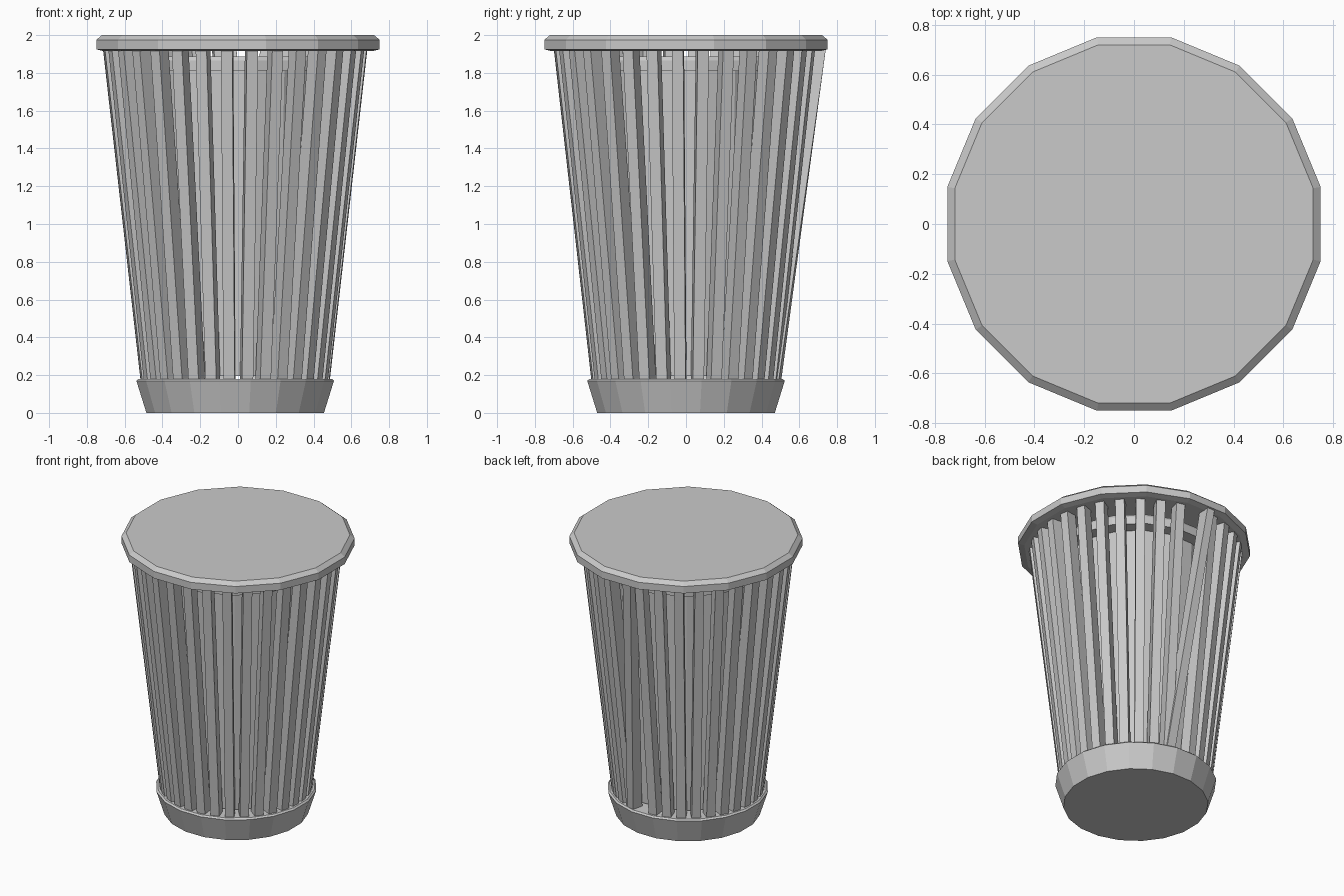
import bpy, bmesh, math
from mathutils import Vector

if "Cube" in bpy.data.objects:
    bpy.data.objects.remove(bpy.data.objects["Cube"], do_unlink=True)

GREY = (0.59, 0.59, 0.59, 1)
grey = bpy.data.materials.new("plain_grey")
grey.use_nodes = True
grey.diffuse_color = GREY
grey.node_tree.nodes["Principled BSDF"].inputs["Base Color"].default_value = GREY


def make_object(name, bm, x=0):
    bmesh.ops.recalc_face_normals(bm, faces=bm.faces)
    mesh = bpy.data.meshes.new(name)
    bm.to_mesh(mesh)
    bm.free()
    mesh.materials.append(grey)
    obj = bpy.data.objects.new(name, mesh)
    obj.location.x = x
    bpy.context.collection.objects.link(obj)
    return obj


def polygon_drum(name, profile, sides, x=0):
    """Closed many-sided drum; each profile point is (flat-side distance, height)."""
    bm = bmesh.new()
    rings = []
    for dist, z in profile:
        r = dist / math.cos(math.pi / sides)
        angles = [(i + 0.5) * math.tau / sides for i in range(sides)]
        rings.append([bm.verts.new((r * math.cos(a), r * math.sin(a), z)) for a in angles])
    for low, high in zip(rings, rings[1:]):
        for i in range(sides):
            j = (i + 1) % sides
            bm.faces.new((low[i], low[j], high[j], high[i]))
    bm.faces.new(rings[0])
    bm.faces.new(rings[-1])
    return make_object(name, bm, x)


def slat(bm, low_angle, high_angle, low_r, high_r, width=0.06, depth=0.08):
    """Slim box leaning outward from the base to the lid."""
    ends = []
    for angle, r, z in ((low_angle, low_r, 0.17), (high_angle, high_r, 1.93)):
        out = Vector((math.cos(angle), math.sin(angle), 0))
        side = Vector((-out.y, out.x, 0)) * width / 2
        outer = out * r + Vector((0, 0, z))
        inner = outer - out * depth
        ends.append([bm.verts.new(p) for p in
                     (outer + side, outer - side, inner - side, inner + side)])
    low, high = ends
    for i in range(4):
        j = (i + 1) % 4
        bm.faces.new((low[i], low[j], high[j], high[i]))
    bm.faces.new(low)
    bm.faces.new(high)


SHIFT = -0.015

# Solid foot with a narrow chamfered lip
polygon_drum("base", [(0.47, 0), (0.523, 0.17), (0.512, 0.18)], 20, SHIFT)

# Lid with bevelled rim
polygon_drum("lid", [(0.71, 1.915), (0.75, 1.925), (0.75, 1.975), (0.72, 2)], 16)

# Inner container and its overhanging collar
polygon_drum("liner", [(0.41, 0.195), (0.46, 1.82)], 16, SHIFT)
polygon_drum("liner_collar", [(0.55, 1.81), (0.55, 1.865), (0.535, 1.887)], 16, SHIFT)

# Ring of slats, with one at the back knocked askew
COUNT = 32
bm = bmesh.new()
skewed = COUNT // 2
for k in range(COUNT):
    a = math.radians(-93.7) + k * math.tau / COUNT
    if k == skewed:
        slat(bm, a - 0.16, a + 0.1, 0.51, 0.74)
    else:
        slat(bm, a, a, 0.5, 0.7)
make_object("slats", bm, SHIFT)
